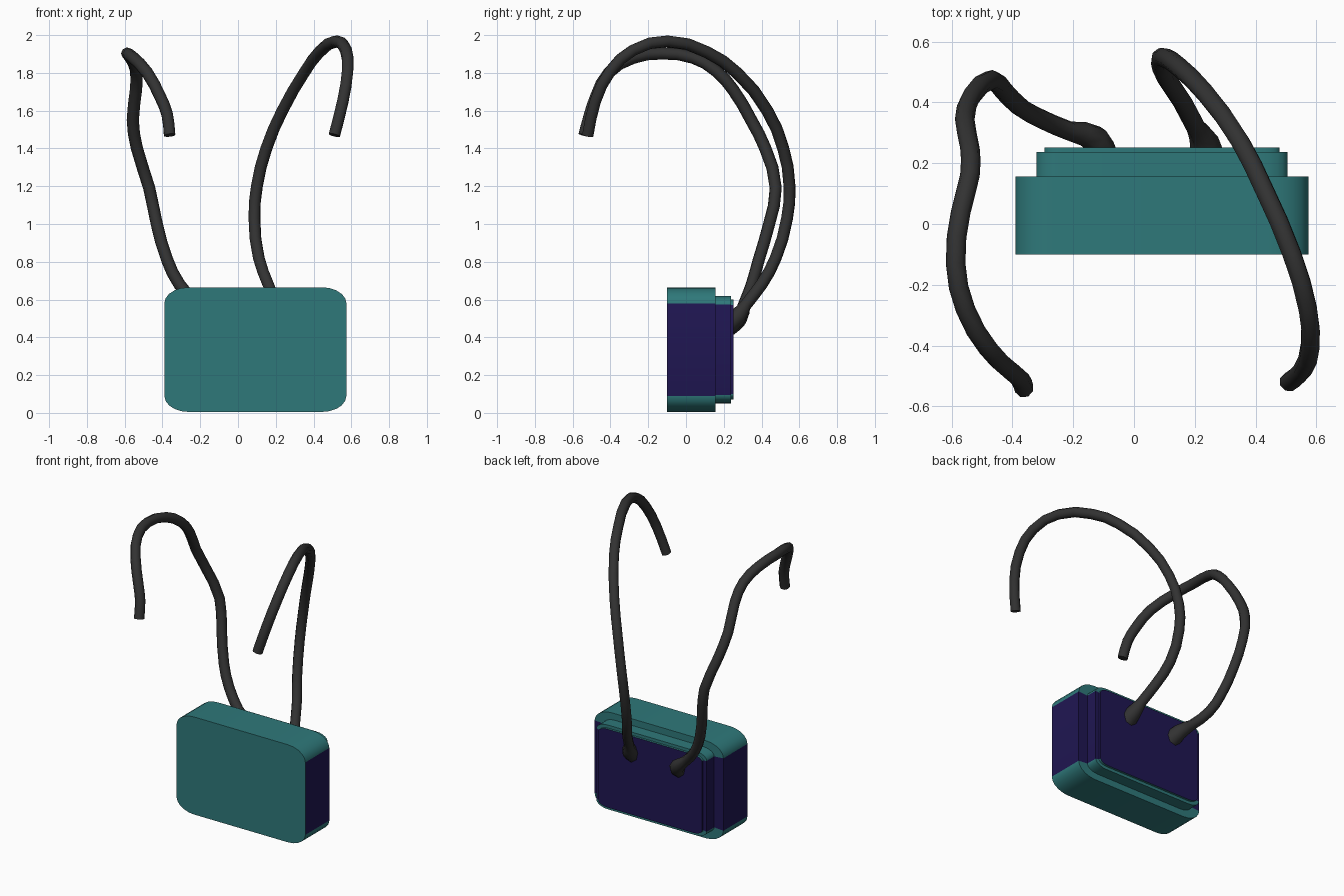
import bpy, bmesh
from math import sin, cos, pi

if "Cube" in bpy.data.objects:
    bpy.data.objects.remove(bpy.data.objects["Cube"])


def material(name, rgb):
    m = bpy.data.materials.new(name)
    m.diffuse_color = (*rgb, 1)
    m.use_nodes = True
    m.node_tree.nodes["Principled BSDF"].inputs["Base Color"].default_value = m.diffuse_color
    return m


teal = material("teal", (0.028, 0.19, 0.195))
purple = material("purple", (0.014, 0.008, 0.085))
dark = material("dark_rubber", (0.032, 0.032, 0.032))

STEPS = 5  # segments per rounded corner


def rounded_loop(hx, z0, z1, rx, rz, y, cx=0.092):
    """Rounded rectangle outline in the xz plane."""
    zc, hz = (z0 + z1) / 2, (z1 - z0) / 2
    pts = []
    for k, (sx, sz) in enumerate([(1, 1), (-1, 1), (-1, -1), (1, -1)]):
        for i in range(STEPS + 1):
            a = (k + i / STEPS) * pi / 2
            pts.append((cx + sx * (hx - rx) + rx * cos(a), y,
                        zc + sz * (hz - rz) + rz * sin(a)))
    return pts


# stepped pack: front slab, then two shallower plates at the back
plates = [(0.482, 0.005, 0.665, 0.13, 0.085, -0.10, 0.157),
          (0.413, 0.05, 0.62, 0.085, 0.045, 0.157, 0.237),
          (0.387, 0.07, 0.60, 0.07, 0.03, 0.237, 0.252)]
bm = bmesh.new()
loops = []
for hx, z0, z1, rx, rz, ya, yb in plates:
    for y in (ya, yb):
        loops.append([bm.verts.new(p) for p in rounded_loop(hx, z0, z1, rx, rz, y)])
n = len(loops[0])
side_edges = {2 * (STEPS + 1) - 1 - (STEPS + 1) + STEPS + 1, n - 1}
side_edges = {2 * STEPS + 1, n - 1}  # straight left and right edges
for a, b in zip(loops, loops[1:]):
    for i in range(n):
        j = (i + 1) % n
        f = bm.faces.new((a[i], a[j], b[j], b[i]))
        f.material_index = int(i in side_edges)
bm.faces.new(loops[0])
bm.faces.new(loops[-1]).material_index = 1
bmesh.ops.recalc_face_normals(bm, faces=bm.faces)
me = bpy.data.meshes.new("pack_body")
bm.to_mesh(me)
bm.free()
me.materials.append(teal)
me.materials.append(purple)
body = bpy.data.objects.new("pack_body", me)
bpy.context.collection.objects.link(body)
bpy.context.view_layer.objects.active = body
body.select_set(True)
bpy.ops.object.shade_smooth_by_angle(angle=0.6)


def hose(name, pts, radius=0.034):
    """Bent tube through the points, flared where it meets the pack."""
    cu = bpy.data.curves.new(name, 'CURVE')
    cu.dimensions = '3D'
    cu.bevel_depth = radius
    cu.bevel_resolution = 2
    cu.resolution_u = 2
    cu.use_fill_caps = True
    sp = cu.splines.new('BEZIER')
    sp.bezier_points.add(len(pts) - 1)
    for i, (bp, p) in enumerate(zip(sp.bezier_points, pts)):
        bp.co = p
        bp.handle_left_type = bp.handle_right_type = 'AUTO'
        bp.radius = {0: 1.7, 1: 1.4}.get(i, 0.95)
    cu.materials.append(dark)
    ob = bpy.data.objects.new(name, cu)
    bpy.context.collection.objects.link(ob)


# right hose: one wide sweeping hook
hose("right_hose", [
    (0.24, 0.22, 0.47), (0.23, 0.275, 0.51), (0.205, 0.315, 0.57), (0.16, 0.40, 0.68),
    (0.11, 0.475, 0.82), (0.087, 0.535, 1.03), (0.10, 0.548, 1.2), (0.15, 0.515, 1.4),
    (0.235, 0.43, 1.6), (0.35, 0.27, 1.8), (0.43, 0.11, 1.91), (0.52, -0.10, 1.967),
    (0.572, -0.28, 1.92), (0.58, -0.40, 1.81), (0.555, -0.48, 1.65), (0.51, -0.52, 1.47)])

# left hose: wavier path
hose("left_hose", [
    (-0.11, 0.22, 0.46), (-0.13, 0.28, 0.50), (-0.21, 0.305, 0.57), (-0.31, 0.348, 0.68),
    (-0.375, 0.385, 0.81), (-0.43, 0.44, 1.0), (-0.47, 0.475, 1.19), (-0.535, 0.42, 1.4),
    (-0.557, 0.345, 1.55), (-0.54, 0.25, 1.71), (-0.54, 0.16, 1.81), (-0.57, 0.04, 1.88),
    (-0.587, -0.13, 1.903), (-0.555, -0.28, 1.88), (-0.48, -0.41, 1.80),
    (-0.41, -0.48, 1.67), (-0.375, -0.51, 1.58), (-0.362, -0.54, 1.47)])
